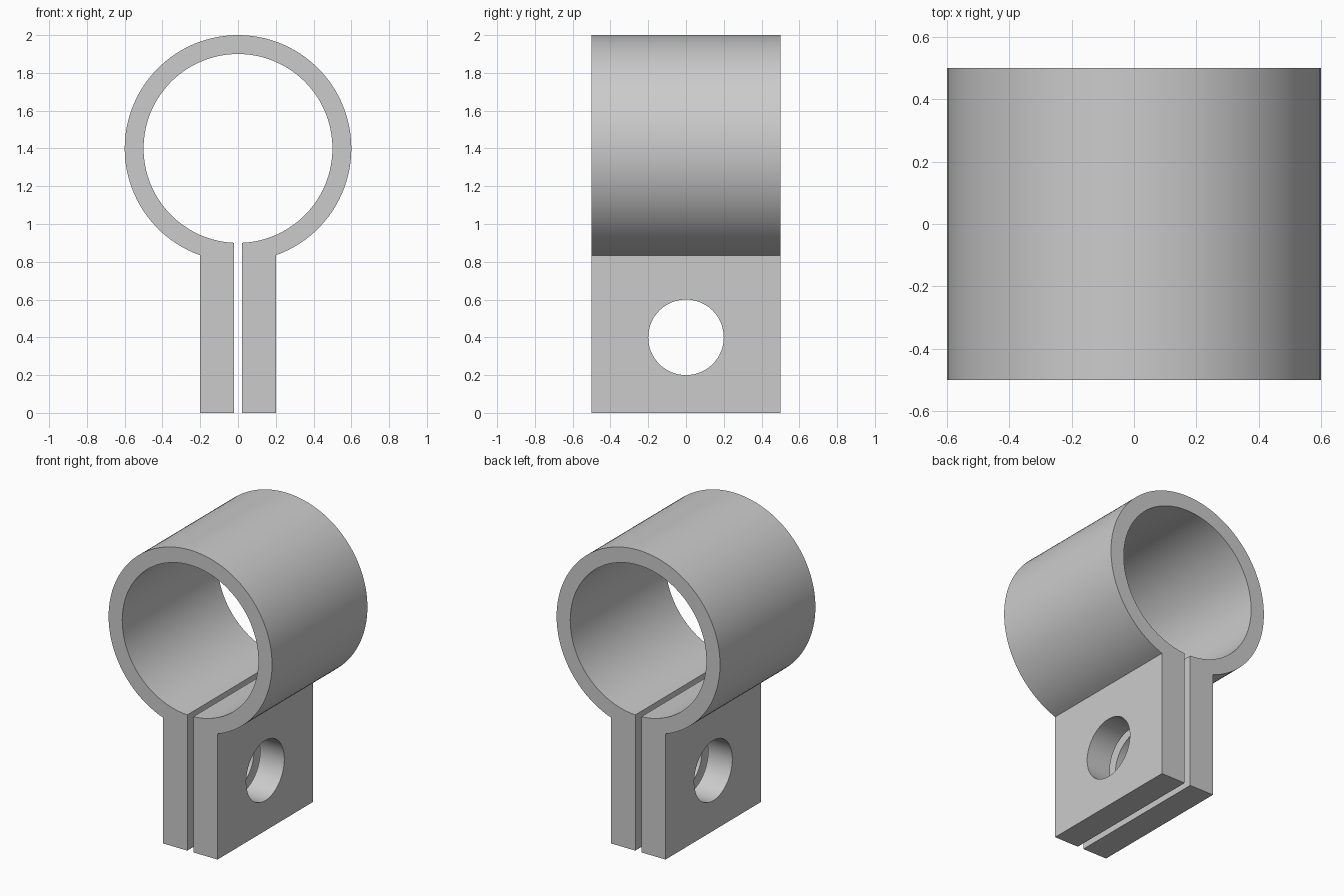
import bpy, bmesh, math

cube = bpy.data.objects.get("Cube")
if cube:
    bpy.data.objects.remove(cube, do_unlink=True)

OUTER, INNER, CENTRE_Z = 0.6, 0.5, 1.4    # ring
EAR, GAP, HALF_DEPTH = 0.2, 0.022, 0.5    # clamp ears and slot
HOLE_R, HOLE_Z = 0.2, 0.4                 # bolt hole
STEPS = 96

grey = bpy.data.materials.new("plain grey")
grey.use_nodes = True
colour = (0.6, 0.6, 0.6, 1)
grey.diffuse_color = colour
grey.node_tree.nodes["Principled BSDF"].inputs["Base Color"].default_value = colour


def arc(radius, half_width):
    """Points round the ring, from the right of the bottom opening to the left."""
    a = math.asin(half_width / radius)
    angles = [a + (2 * math.pi - 2 * a) * i / STEPS for i in range(STEPS + 1)]
    return [(radius * math.sin(t), CENTRE_Z - radius * math.cos(t)) for t in angles]


# Clamp body: split ring and two ears drawn as one outline, extruded in depth
outline = [(GAP, 0), (EAR, 0)] + arc(OUTER, EAR) + [(-EAR, 0), (-GAP, 0)]
outline += arc(INNER, GAP)[::-1]
bm = bmesh.new()
face = bm.faces.new([bm.verts.new((x, -HALF_DEPTH, z)) for x, z in outline])
new = bmesh.ops.extrude_face_region(bm, geom=[face])["geom"]
bmesh.ops.translate(bm, vec=(0, 2 * HALF_DEPTH, 0),
                    verts=[v for v in new if isinstance(v, bmesh.types.BMVert)])
bmesh.ops.recalc_face_normals(bm, faces=bm.faces)
mesh = bpy.data.meshes.new("pipe_clamp")
bm.to_mesh(mesh)
bm.free()
clamp = bpy.data.objects.new("pipe_clamp", mesh)
bpy.context.collection.objects.link(clamp)
mesh.materials.append(grey)

# Bolt hole through both ears
bpy.ops.mesh.primitive_cylinder_add(vertices=64, radius=HOLE_R, depth=1,
                                    location=(0, 0, HOLE_Z),
                                    rotation=(0, math.pi / 2, 0))
cutter = bpy.context.object
cutter.name = "bolt_hole_cutter"
cutter.hide_render = True
cutter.data.materials.append(grey)
cut = clamp.modifiers.new("bolt_hole", 'BOOLEAN')
cut.operation = 'DIFFERENCE'
cut.solver = 'EXACT'
cut.object = cutter

bpy.ops.object.select_all(action='DESELECT')
clamp.select_set(True)
bpy.context.view_layer.objects.active = clamp
bpy.ops.object.modifier_apply(modifier=cut.name)
bpy.data.objects.remove(cutter, do_unlink=True)
bpy.ops.object.shade_smooth_by_angle(angle=math.radians(30))
